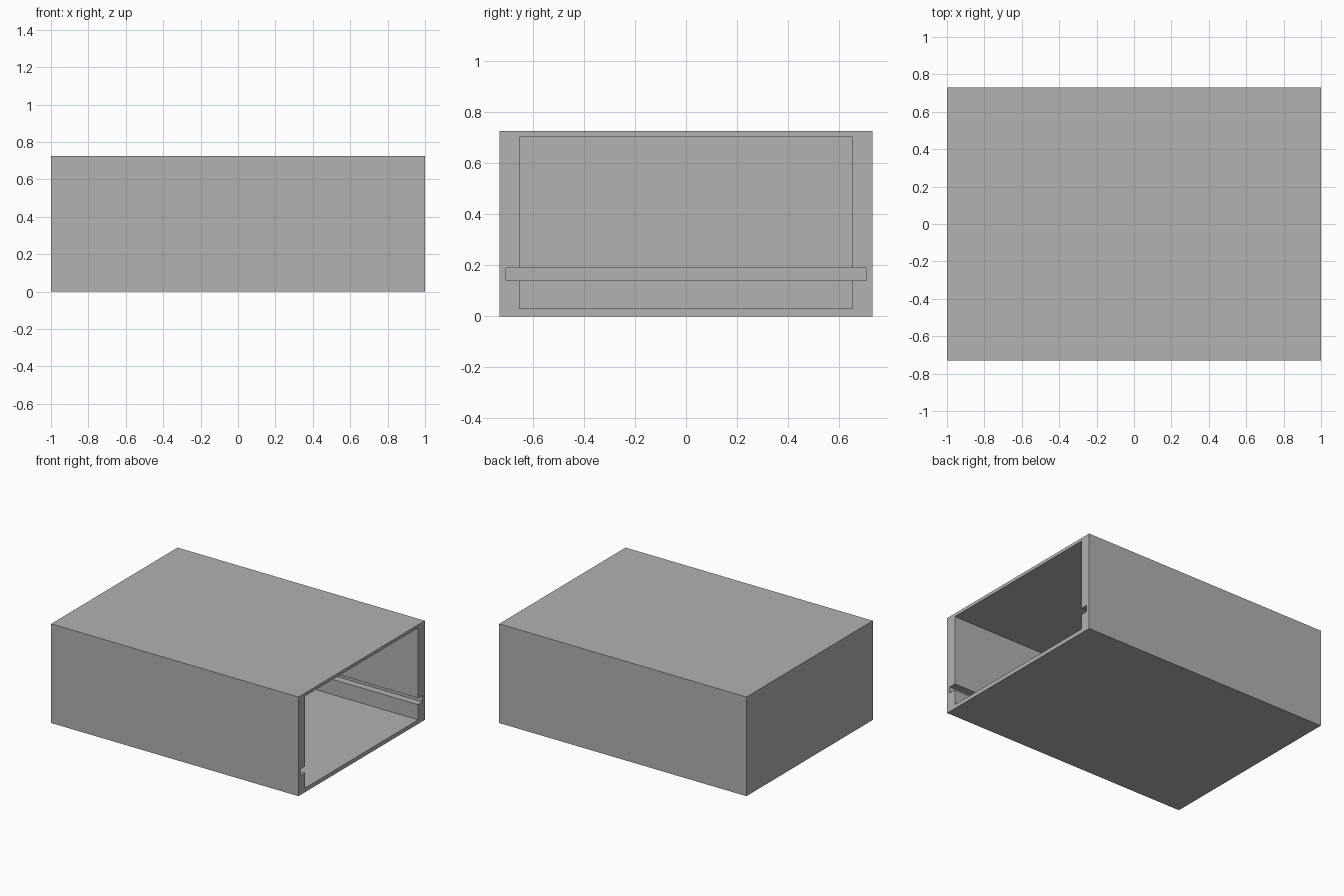
import bpy

cube = bpy.data.objects.get("Cube")
if cube:
    bpy.data.objects.remove(cube, do_unlink=True)

# One plain grey for the whole enclosure
grey = bpy.data.materials.new("plain grey")
grey.use_nodes = True
colour = (0.445, 0.445, 0.445, 1)
grey.diffuse_color = colour
grey.node_tree.nodes["Principled BSDF"].inputs["Base Color"].default_value = colour


def box(name, low, high):
    """Add a box spanning two opposite corners."""
    bpy.ops.mesh.primitive_cube_add(
        size=1, location=[(a + b) / 2 for a, b in zip(low, high)])
    obj = bpy.context.object
    obj.name = name
    obj.scale = [b - a for a, b in zip(low, high)]
    bpy.ops.object.transform_apply(location=False, rotation=False, scale=True)
    obj.data.materials.append(grey)
    return obj


def cut(target, cutter):
    """Subtract the cutter and discard it."""
    cutter.hide_render = True
    mod = target.modifiers.new("cut", "BOOLEAN")
    mod.operation = "DIFFERENCE"
    mod.solver = "EXACT"
    mod.object = cutter
    bpy.context.view_layer.objects.active = target
    bpy.ops.object.modifier_apply(modifier=mod.name)
    bpy.data.objects.remove(cutter, do_unlink=True)


# Outer sleeve, closed at one end
sleeve = box("enclosure_sleeve", (-1, -0.73, 0), (1, 0.73, 0.725))

# Main cavity, open at the left end
cut(sleeve, box("cavity_cutter", (-0.92, -0.652, 0.03), (1.1, 0.652, 0.702)))

# Slot for a sliding board, running round the side walls and the end wall
cut(sleeve, box("board_slot_cutter", (-0.97, -0.705, 0.141), (1.1, 0.705, 0.189)))
